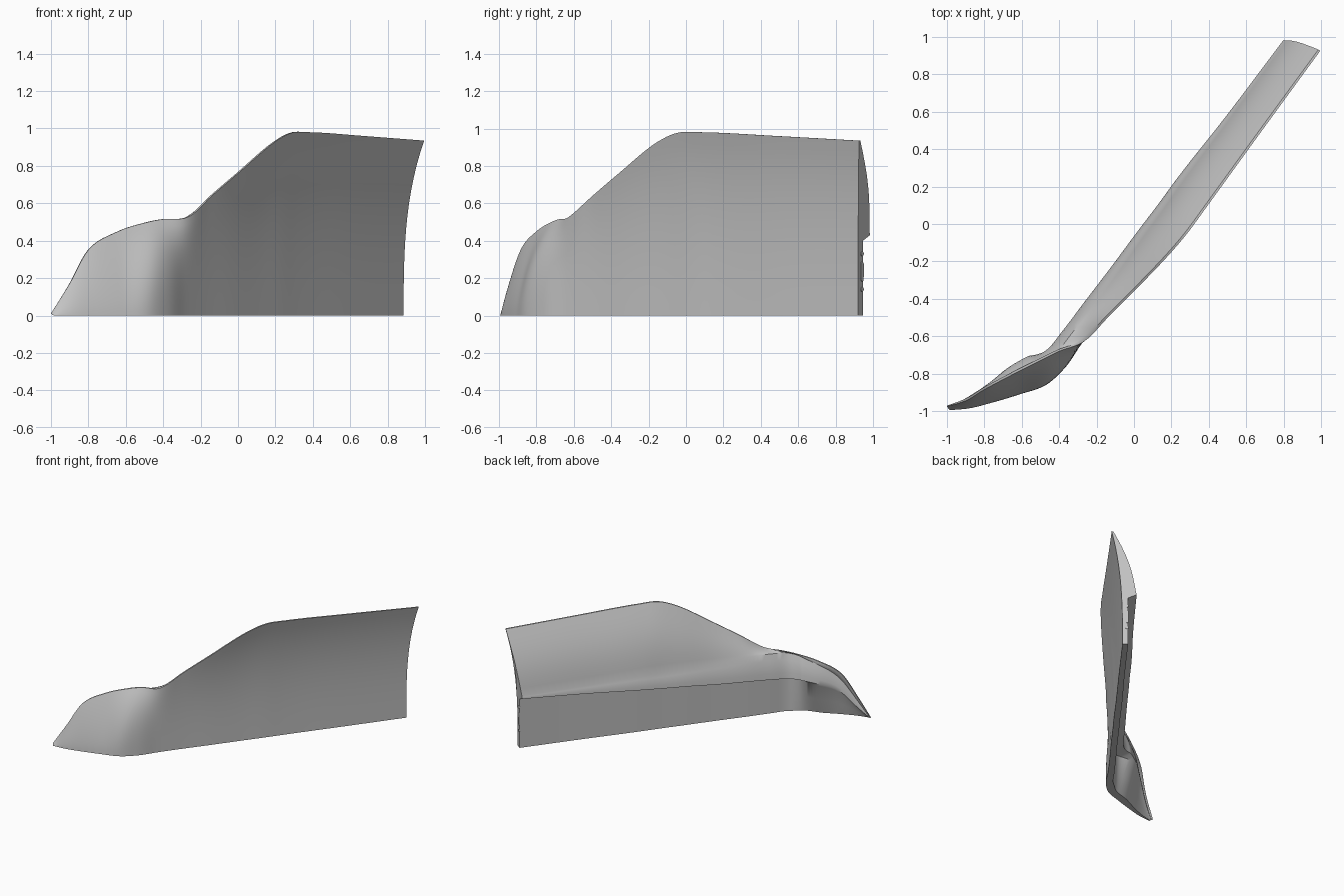
import bpy, bmesh, math
from mathutils import Vector, Matrix

old = bpy.data.objects.get("Cube")
if old:
    bpy.data.objects.remove(old, do_unlink=True)


def make_material(name, value):
    mat = bpy.data.materials.new(name)
    mat.use_nodes = True
    colour = (value, value, value, 1)
    mat.diffuse_color = colour
    mat.node_tree.nodes["Principled BSDF"].inputs["Base Color"].default_value = colour
    return mat


grey = make_material("plain grey", 0.55)

# Stations from nose to tail: front foot x, y; crest x, y, z;
# ridge depth behind the foot, ridge top height, ridge lip height
STATIONS = [
    (-.985, -.995, -1, -.975, .01, .02, .008, .005),
    (-.88, -.985, -.9, -.945, .17, .06, .15, .1),
    (-.76, -.955, -.8, -.885, .35, .1, .31, .22),
    (-.61, -.91, -.64, -.8, .45, .16, .42, .28),
    (-.47, -.86, -.5, -.73, .495, .18, .47, .3),
    (-.37, -.77, -.4, -.68, .515, .14, .49, .3),
    (-.28, -.64, -.27, -.63, .525, .123, .5, .31),
    (-.17, -.49, -.14, -.5, .64, .12, .5, .32),
    (-.04, -.32, 0, -.36, .76, .12, .49, .33),
    (.12, -.105, .2, -.15, .93, .12, .48, .35),
    (.23, .04, .3, -.03, .98, .12, .475, .36),
    (.31, .15, .38, .08, .98, .12, .475, .37),
    (.58, .51, .67, .48, .96, .11, .46, .4),
    (.885, .92, .995, .925, .935, .107, .45, .43),
]
STEPS = 6


def resample(rows):
    """Smooth curve through the stations, spaced by their distance apart."""
    knots = [0.0]
    for a, b in zip(rows, rows[1:]):
        knots.append(knots[-1] + math.dist(a[:2], b[:2]))
    slopes = [[(q - p) / (knots[i + 1] - knots[i]) for p, q in zip(rows[i], rows[i + 1])]
              for i in range(len(rows) - 1)]
    tangents = [slopes[0]]
    for i in range(1, len(rows) - 1):
        h0, h1 = knots[i] - knots[i - 1], knots[i + 1] - knots[i]
        tangents.append([(a * h1 + b * h0) / (h0 + h1)
                         for a, b in zip(slopes[i - 1], slopes[i])])
    tangents.append(slopes[-1])
    result = []
    for i in range(len(rows) - 1):
        h = knots[i + 1] - knots[i]
        for k in range(STEPS):
            t = k / STEPS
            s = t * t * (3 - 2 * t)
            u, v = t * (1 - t) ** 2 * h, t * t * (t - 1) * h
            result.append([p + (q - p) * s + m * u + n * v for p, q, m, n in
                           zip(rows[i], rows[i + 1], tangents[i], tangents[i + 1])])
    result.append(list(rows[-1]))
    return result


def section(row, back, blend):
    """Closed cross-section: front face, crest, sloping back, ridge, lower back."""
    bx, by, cx, cy, cz, depth, top, lip = row
    foot, crest = Vector((bx, by, 0)), Vector((cx, cy, cz))

    def behind(w, z):
        return foot + back * w + Vector((0, 0, z))

    points = []
    power = 1.5 + 1.5 * blend
    for k in range(15):
        f = k / 14
        p = foot.lerp(crest, f ** power)
        p.z = cz * f
        points.append(p)

    # upper back panel, slightly bowed
    rear = crest + back * min(.012, depth * .2)
    ridge = behind(depth - (top - lip) * .25, top)
    for k in range(9):
        f = k / 8
        bow = math.sin(math.pi * f) * .06 * max(cz - top, 0)
        points.append(rear.lerp(ridge, f) + back * bow)

    # rounded ridge ending in an overhanging lip
    edge = behind(depth, lip)
    for k in range(1, 5):
        f = k / 4
        p = ridge.lerp(edge, f)
        points.append(p + back * math.sin(math.pi * f) * (top - lip) * .05)

    # recess under the lip and the lower back
    thick = min(.062, depth * .4)
    inner = thick + (depth - thick) * .9 * (1 - blend)
    points.append(behind(inner, lip * .93))
    points.append(behind(thick + (inner - thick) * .5, lip * .45))
    points.append(behind(thick, 0))
    return points


def finish(bm, name):
    bmesh.ops.recalc_face_normals(bm, faces=bm.faces)
    mesh = bpy.data.meshes.new(name)
    bm.to_mesh(mesh)
    bm.free()
    mesh.materials.append(grey)
    obj = bpy.data.objects.new(name, mesh)
    bpy.context.collection.objects.link(obj)
    bpy.ops.object.select_all(action='DESELECT')
    obj.select_set(True)
    bpy.context.view_layer.objects.active = obj
    bpy.ops.object.shade_smooth_by_angle(angle=math.radians(32))
    return obj


# Curved panel lofted through the cross-sections
rows = resample(STATIONS)
bm = bmesh.new()
rings = []
for i, row in enumerate(rows):
    a, b = rows[max(i - 3, 0)], rows[min(i + 3, len(rows) - 1)]
    back = Vector((a[1] - b[1], b[0] - a[0], 0)).normalized()
    t = min(max((i / STEPS - 3) / 2, 0), 1)
    blend = t * t * (3 - 2 * t)
    rings.append([bm.verts.new(p) for p in section(row, back, blend)])
for r0, r1 in zip(rings, rings[1:]):
    for j in range(len(r0)):
        k = (j + 1) % len(r0)
        bm.faces.new((r0[j], r0[k], r1[k], r1[j]))
bm.faces.new(rings[0])
bm.faces.new(rings[-1])
finish(bm, "curved_panel")

# Small fittings on the tail end
along = Vector((.6, .8, 0))
across = Vector((-.8, .6, 0))
centre = Vector((.885, .92, 0)) + across * .034


def end_fitting(name, z, height):
    bm = bmesh.new()
    bmesh.ops.create_cone(bm, cap_ends=True, segments=16, radius1=.012,
                          radius2=.012, depth=.008)
    for v in bm.verts:
        v.co.y += math.copysign(height / 2, v.co.y)
    turn = Matrix((across, (0, 0, 1), along)).transposed().to_4x4()
    bm.transform(Matrix.Translation(centre + Vector((0, 0, z))) @ turn)
    finish(bm, name)


end_fitting("lower_end_screw", .14, 0)
end_fitting("end_slot", .235, .08)
end_fitting("upper_end_screw", .33, 0)
